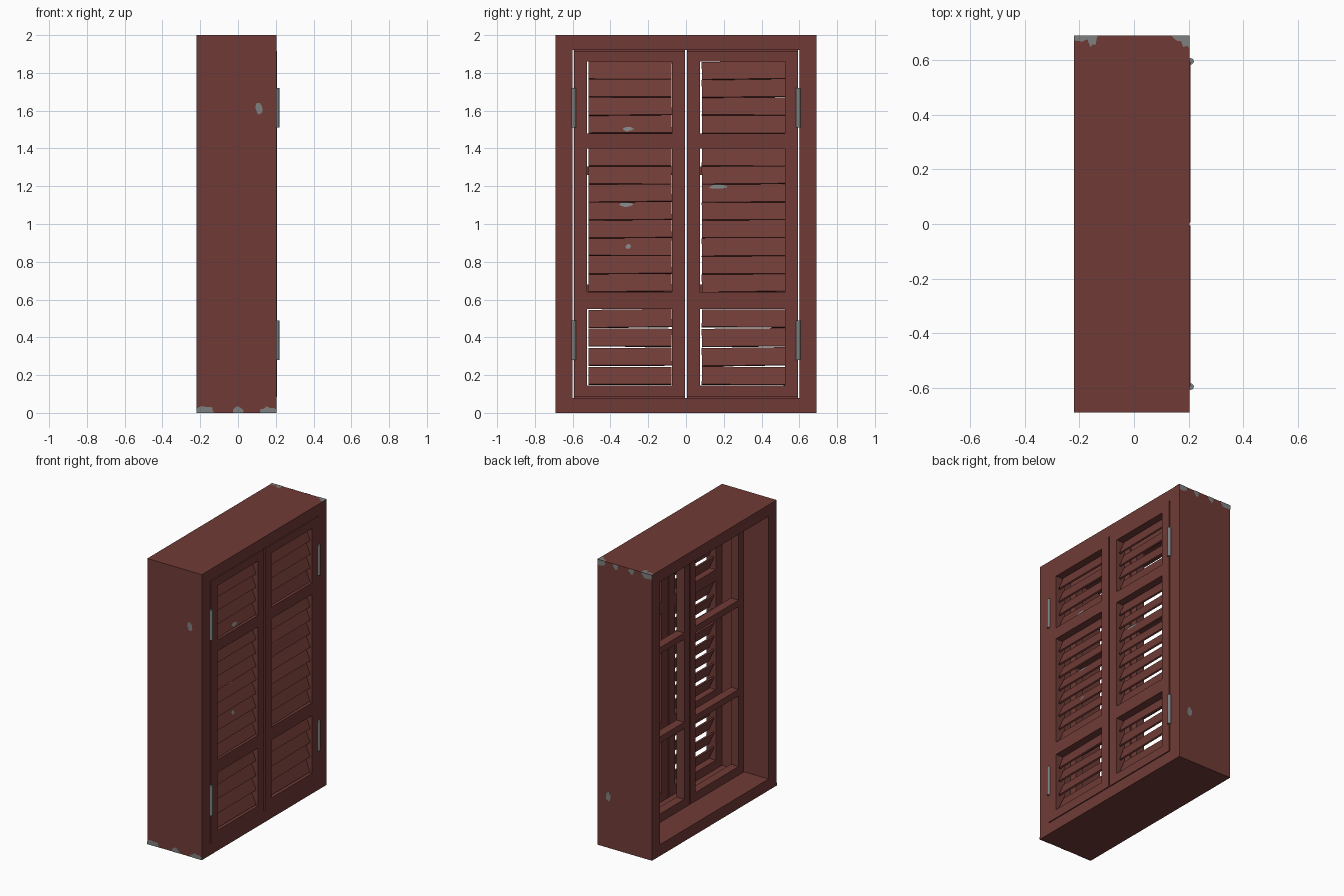
import bpy, bmesh, math, random
from mathutils import Matrix, Vector

if "Cube" in bpy.data.objects:
    bpy.data.objects.remove(bpy.data.objects["Cube"])
random.seed(4)


def material(name, col):
    m = bpy.data.materials.new(name)
    m.diffuse_color = (*col, 1)
    m.use_nodes = True
    m.node_tree.nodes["Principled BSDF"].inputs["Base Color"].default_value = m.diffuse_color
    return m


PAINT = material("red_brown_paint", (0.160, 0.044, 0.037))
GREY = material("bare_grey", (0.21, 0.22, 0.22))


def finish(bm, name, mat):
    bmesh.ops.recalc_face_normals(bm, faces=bm.faces)
    me = bpy.data.meshes.new(name)
    bm.to_mesh(me)
    bm.free()
    me.materials.append(mat)
    ob = bpy.data.objects.new(name, me)
    bpy.context.collection.objects.link(ob)
    return ob


def box(bm, x0, x1, y0, y1, z0, z1):
    m = Matrix.Translation(((x0 + x1) / 2, (y0 + y1) / 2, (z0 + z1) / 2))
    m = m @ Matrix.Diagonal((x1 - x0, y1 - y0, z1 - z0, 1))
    bmesh.ops.create_cube(bm, size=1, matrix=m)


def ladder(bm, x0, x1, y0, y1, z0, z1, iy0, iy1, rails):
    """Two stiles joined by rails given as (z low, z high)."""
    box(bm, x0, x1, y0, iy0, z0, z1)
    box(bm, x0, x1, iy1, y1, z0, z1)
    for a, b in rails:
        box(bm, x0, x1, iy0, iy1, a, b)


# deep outer frame, open front and back
bm = bmesh.new()
ladder(bm, -0.22, 0.203, -0.69, 0.69, 0, 2, -0.6, 0.6, [(0, 0.08), (1.92, 2)])
finish(bm, "outer_frame", PAINT)

PANELS = [(0.145, 0.55, 4), (0.64, 1.40, 8), (1.48, 1.86, 4)]
SLAT_CHIPS = {(-1, 6): (-0.01, 0.0, 0.015), (-1, 8): (-0.02, 0.035, 0.035),
              (-1, 12): (-0.01, -0.03, 0.03), (1, 9): (-0.13, 0.035, 0.055)}
chips = bmesh.new()


def chip(matrix, ru, rv, bounds=None, centre=(0, 0)):
    """Thin ragged plate in the local XY plane, clamped to bounds."""
    vs, n = [], 14
    for i in range(n):
        a, r = 2 * math.pi * i / n, random.uniform(0.75, 1.1)
        u = centre[0] + ru * r * math.cos(a)
        v = centre[1] + rv * r * math.sin(a)
        if bounds:
            u = min(max(u, bounds[0]), bounds[1])
            v = min(max(v, bounds[2]), bounds[3])
        vs.append(chips.verts.new(matrix @ Vector((u, v, 0.002))))
    chips.faces.new(vs)


# local XY plane -> world: Y,Z plane facing +x
FACE_X = Matrix(((0, 0, 1, 0), (1, 0, 0, 0), (0, 1, 0, 0), (0, 0, 0, 1)))

for s, side in ((-1, "left"), (1, "right")):
    # louvred shutter leaf
    bm = bmesh.new()
    y0, y1 = sorted((s * 0.006, s * 0.594))
    i0, i1 = sorted((s * 0.075, s * 0.525))
    ladder(bm, 0.137, 0.207, y0, y1, 0.083, 1.917, i0, i1,
           [(0.083, 0.145), (0.55, 0.64), (1.40, 1.48), (1.86, 1.917)])
    finish(bm, side + "_shutter_frame", PAINT)

    # tilted slats, each slightly out of true
    bm = bmesh.new()
    row = 0
    for a, b, n in PANELS:
        pitch = (b - a) / n
        for k in range(n):
            m = (Matrix.Translation((0.168, s * 0.3 + 0.004, a + (k + 0.5) * pitch))
                 @ Matrix.Rotation(random.uniform(-0.005, 0.014), 4, 'X')
                 @ Matrix.Rotation(-0.40 + random.uniform(-0.04, 0.04), 4, 'Y'))
            bmesh.ops.create_cube(bm, size=1, matrix=m @ Matrix.Diagonal((0.011, 0.441, 0.1, 1)))
            if (s, row) in SLAT_CHIPS:
                u, v, r = SLAT_CHIPS[(s, row)]
                chip(m @ Matrix.Translation((0.0055, 0, 0)) @ FACE_X, r, 0.014,
                     (-0.22, 0.22, -0.049, 0.049), (u, v))
            row += 1
    finish(bm, side + "_slats", PAINT)

    # inner casement with two glazing bars
    bm = bmesh.new()
    i0, i1 = sorted((s * 0.062, s * 0.54))
    ladder(bm, -0.03, 0.03, y0, y1, 0.08, 1.92, i0, i1,
           [(0.08, 0.14), (0.635, 0.68), (1.26, 1.305), (1.86, 1.92)])
    finish(bm, side + "_casement", PAINT)

    # hinge barrels
    bm = bmesh.new()
    for z in (0.385, 1.615):
        bmesh.ops.create_cone(bm, cap_ends=True, segments=12, radius1=0.012, radius2=0.012, depth=0.21,
                              matrix=Matrix.Translation((0.207, s * 0.595, z)))
    hinge = finish(bm, side + "_hinges", GREY)

# worn paint on the frame: sides (x, z) and top (x, y)
SIDE = (-0.22, 0.203, 0, 2)
FRONT = Matrix(((1, 0, 0, 0), (0, 0, -1, -0.69), (0, 1, 0, 0), (0, 0, 0, 1)))
BACK = Matrix(((1, 0, 0, 0), (0, 0, 1, 0.69), (0, 1, 0, 0), (0, 0, 0, 1)))
TOP = Matrix.Translation((0, 0, 2))
chip(FRONT, 0.02, 0.036, SIDE, (0.112, 1.61))
for x, r in ((-0.18, 0.065), (0, 0.028), (0.16, 0.045)):
    chip(FRONT, r, 0.03, SIDE, (x, 0.004))
chip(BACK, 0.02, 0.034, SIDE, (0.12, 0.36))
for x, r in ((-0.19, 0.05), (-0.06, 0.025), (0.06, 0.02), (0.18, 0.05)):
    chip(BACK, r, 0.035, SIDE, (x, 1.995))
TB = (-0.22, 0.203, -0.69, 0.69)
for x, r, d in ((-0.2, 0.05, 0.022), (-0.155, 0.022, 0.042), (0.185, 0.05, 0.03), (0.2, 0.03, 0.05)):
    chip(TOP, r, d, TB, (x, 0.69))
bmesh.ops.remove_doubles(chips, verts=chips.verts, dist=0.0001)
me = bpy.data.meshes.new("paint_chips")
chips.to_mesh(me)
chips.free()
me.materials.append(GREY)
bpy.context.collection.objects.link(bpy.data.objects.new("paint_chips", me))
